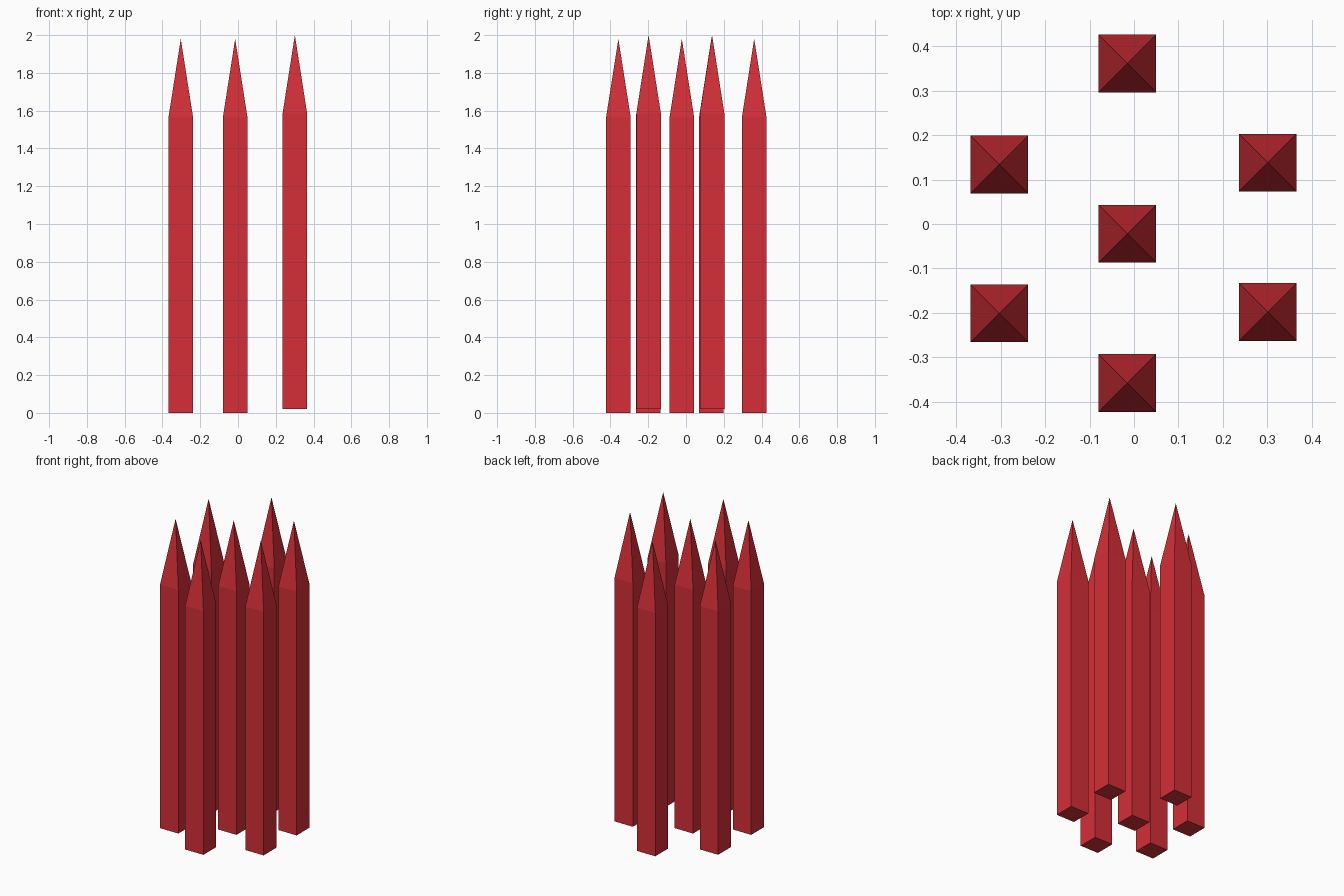
import bpy
import bmesh

cube = bpy.data.objects.get("Cube")
if cube:
    bpy.data.objects.remove(cube, do_unlink=True)

red = bpy.data.materials.new("spike_red")
red.use_nodes = True
red.diffuse_color = (0.66, 0.028, 0.038, 1)
red.node_tree.nodes["Principled BSDF"].inputs["Base Color"].default_value = red.diffuse_color

HALF, SHAFT, TIP = 0.065, 1.565, 1.98


def spike(name, x, y, z):
    """Square shaft with a pyramid point, standing at the given base."""
    bm = bmesh.new()
    ring = [bm.verts.new((sx * HALF, sy * HALF, 0))
            for sx, sy in ((-1, -1), (1, -1), (1, 1), (-1, 1))]
    base = bm.faces.new(ring)
    # Raise the shaft, then close it with the point
    top = bmesh.ops.extrude_face_region(bm, geom=[base], use_keep_orig=True)["geom"]
    cap = next(g for g in top if isinstance(g, bmesh.types.BMFace))
    bmesh.ops.translate(bm, verts=cap.verts, vec=(0, 0, SHAFT))
    point = bmesh.ops.poke(bm, faces=[cap])["verts"][0]
    point.co.z = TIP
    bmesh.ops.recalc_face_normals(bm, faces=bm.faces)
    mesh = bpy.data.meshes.new(name)
    bm.to_mesh(mesh)
    bm.free()
    mesh.materials.append(red)
    obj = bpy.data.objects.new(name, mesh)
    obj.location = (x, y, z)
    bpy.context.collection.objects.link(obj)


# Middle row, then the two side rows; the left row sits slightly higher
for name, x, y, z in (
    ("front_spike", -0.015, -0.358, 0),
    ("centre_spike", -0.015, -0.022, 0),
    ("back_spike", -0.015, 0.361, 0),
    ("front_right_spike", -0.303, -0.201, 0),
    ("back_right_spike", -0.303, 0.134, 0),
    ("front_left_spike", 0.301, -0.198, 0.02),
    ("back_left_spike", 0.301, 0.138, 0.02),
):
    spike(name, x, y, z)
